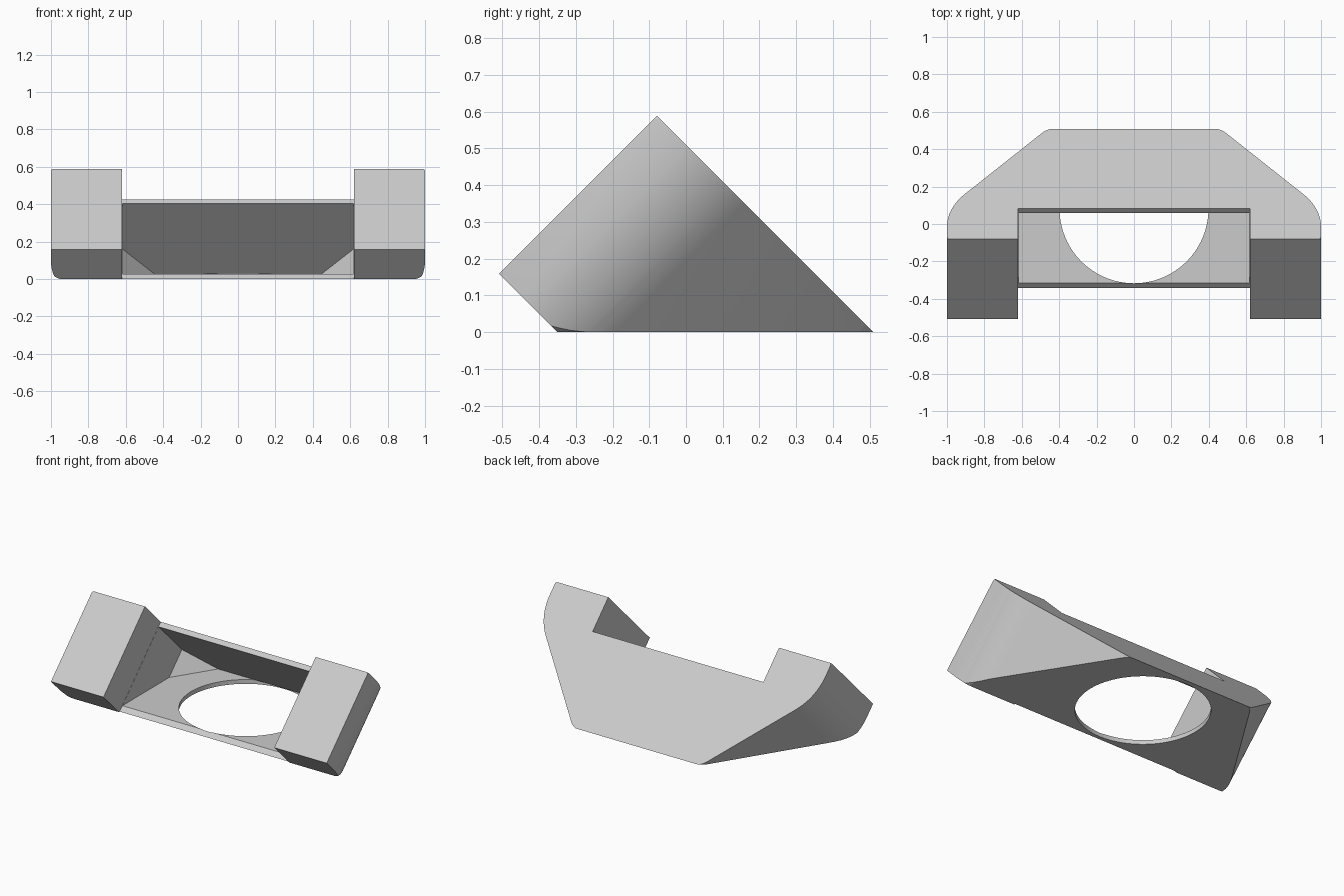
import bpy
import bmesh
import math
from mathutils import Matrix, Vector

cube = bpy.data.objects.get("Cube")
if cube:
    bpy.data.objects.remove(cube, do_unlink=True)

S = math.sqrt(0.5)
# Local axes: across, up the leaning back face, inward from it
TILTED = Matrix(((1, 0, 0, 0), (0, -S, -S, 0.509), (0, S, -S, 0), (0, 0, 0, 1)))
FRONTAL = Matrix(((1, 0, 0, 0), (0, 0, -1, 0), (0, 1, 0, 0), (0, 0, 0, 1)))
FLAT = Matrix.Identity(4)


def mirrored(half):
    """Close a right-hand outline, listed from bottom to top, with its mirror."""
    return half + [Vector((-p.x, p.y)) for p in reversed(half)]


def rounded(corners, steps=12):
    """Half outline from (x, y, radius) corners; end corners head to the mirror side."""
    pts = [Vector(c[:2]) for c in corners]
    line = [Vector((0, pts[0].y))] + pts + [Vector((0, pts[-1].y))]
    out = []
    for i, (x, y, r) in enumerate(corners):
        p = pts[i]
        if r == 0:
            out.append(p)
            continue
        a = (line[i] - p).normalized()
        b = (line[i + 2] - p).normalized()
        half = a.angle(b) / 2
        centre = p + (a + b).normalized() * (r / math.sin(half))
        start = p + a * (r / math.tan(half)) - centre
        end = p + b * (r / math.tan(half)) - centre
        for k in range(steps + 1):
            t = k / steps
            # Blend by angle, keeping the radius
            swing = math.pi - 2 * half
            arm = start * math.sin((1 - t) * swing) + end * math.sin(t * swing)
            out.append(centre + arm.normalized() * r)
    return out


def prism(name, outline, near, far, frame, floor=None):
    """Extrude an outline between two depths, optionally cut level at a floor height."""
    bm = bmesh.new()
    near_ring = [bm.verts.new((p.x, p.y, near)) for p in outline]
    far_ring = [bm.verts.new((p.x, p.y, far)) for p in outline]
    bm.faces.new(near_ring)
    bm.faces.new(far_ring)
    for i in range(len(outline)):
        bm.faces.new((near_ring[i - 1], near_ring[i], far_ring[i], far_ring[i - 1]))
    bm.transform(frame)
    if floor is not None:
        geom = bm.verts[:] + bm.edges[:] + bm.faces[:]
        cut = bmesh.ops.bisect_plane(bm, geom=geom, plane_co=(0, 0, floor),
                                     plane_no=(0, 0, 1), clear_inner=True)
        rim = [g for g in cut["geom_cut"] if isinstance(g, bmesh.types.BMEdge)]
        bmesh.ops.edgenet_fill(bm, edges=rim)
    bmesh.ops.recalc_face_normals(bm, faces=bm.faces)
    mesh = bpy.data.meshes.new(name)
    bm.to_mesh(mesh)
    bm.free()
    obj = bpy.data.objects.new(name, mesh)
    bpy.context.collection.objects.link(obj)
    return obj


def carve(target, tool, operation):
    """Apply a boolean and discard its cutter."""
    tool.hide_render = True
    mod = target.modifiers.new(tool.name, "BOOLEAN")
    mod.operation = operation
    mod.solver = "EXACT"
    mod.object = tool
    bpy.context.view_layer.objects.active = target
    bpy.ops.object.modifier_apply(modifier=mod.name)
    bpy.data.objects.remove(tool, do_unlink=True)


# Solid body: tapered outline with rounded shoulders
body = prism("corner_bracket", mirrored(rounded(
    [(0.461, -0.003, 0.1), (1, 0.6, 0.37), (1, 0.832, 0)])), 0, 0.608, TILTED)

# Level underside with rounded outer corners
envelope = prism("envelope_cutter", mirrored(rounded(
    [(1.002, 0, 0.06), (1.002, 0.592, 0.022)], 8)), -1, 1, FRONTAL)
carve(body, envelope, "INTERSECT")

# Pocket between the two arms, leaving a thin back wall and floor
pocket = prism("pocket_cutter", mirrored(
    [Vector(p) for p in ((0.41, 0.03), (0.618, 0.26), (0.618, 1.2))]),
    0.033, 1.2, TILTED, floor=0.028)
carve(body, pocket, "DIFFERENCE")

# Lower the back wall and floor edge between the arms
notch = prism("notch_cutter", mirrored(
    [Vector((0.619, 0.602)), Vector((0.619, 1.2))]), -0.5, 1.3, TILTED)
carve(body, notch, "DIFFERENCE")

# Round opening through the floor
circle = [Vector((0.398 * math.cos(t), 0.081 + 0.398 * math.sin(t)))
          for t in (math.tau * k / 96 for k in range(96))]
carve(body, prism("hole_cutter", circle, -0.1, 0.0295, FLAT), "DIFFERENCE")

# Single grey finish
grey = bpy.data.materials.new("light_grey")
grey.use_nodes = True
colour = (0.6, 0.6, 0.6, 1)
grey.diffuse_color = colour
grey.node_tree.nodes["Principled BSDF"].inputs["Base Color"].default_value = colour
body.data.materials.clear()
body.data.materials.append(grey)
for poly in body.data.polygons:
    poly.material_index = 0

bpy.ops.object.select_all(action="DESELECT")
body.select_set(True)
bpy.context.view_layer.objects.active = body
bpy.ops.object.shade_smooth_by_angle(angle=math.radians(30))
